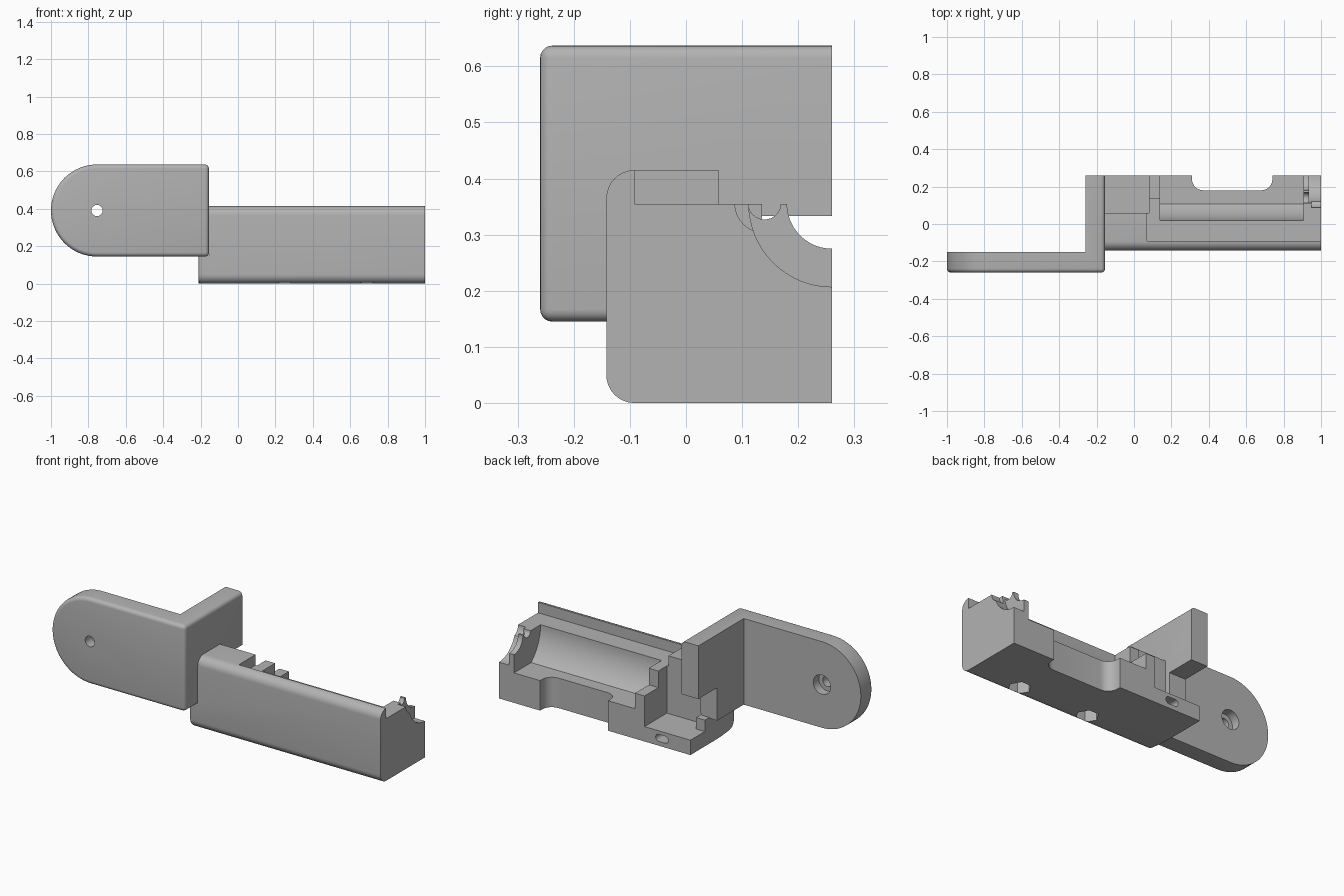
import bpy, bmesh, math
from mathutils import Vector

if "Cube" in bpy.data.objects:
    bpy.data.objects.remove(bpy.data.objects["Cube"])

grey = bpy.data.materials.new("plain_grey")
grey.use_nodes = True
grey.diffuse_color = (0.45, 0.45, 0.45, 1)
grey.node_tree.nodes["Principled BSDF"].inputs["Base Color"].default_value = grey.diffuse_color


def arc(cx, cy, r, start, end, n):
    steps = [math.radians(start + (end - start) * i / n) for i in range(n + 1)]
    return [(cx + r * math.cos(a), cy + r * math.sin(a)) for a in steps]


def prism(name, outline, axis, low, high, rule=None, bevel=0.02):
    """Extrude a 2D outline along an axis and round the edges chosen by a rule."""
    def place(p, d):
        return {"x": (d, *p), "y": (p[0], d, p[1]), "z": (*p, d)}[axis]
    bm = bmesh.new()
    face = bm.faces.new([bm.verts.new(place(p, low)) for p in outline])
    new = bmesh.ops.extrude_face_region(bm, geom=[face])["geom"]
    shift = Vector(place((0, 0), high - low))
    bmesh.ops.translate(bm, vec=shift, verts=[v for v in new if isinstance(v, bmesh.types.BMVert)])
    bmesh.ops.recalc_face_normals(bm, faces=bm.faces)
    if rule:
        edges = [e for e in bm.edges if rule(*[v.co for v in e.verts])]
        bmesh.ops.bevel(bm, geom=edges, offset=bevel, segments=5, profile=0.5, affect="EDGES")
    mesh = bpy.data.meshes.new(name)
    bm.to_mesh(mesh)
    bm.free()
    mesh.materials.append(grey)
    obj = bpy.data.objects.new(name, mesh)
    bpy.context.collection.objects.link(obj)
    return obj


def box(name, x, y, z):
    return prism(name, [(x[0], y[0]), (x[1], y[0]), (x[1], y[1]), (x[0], y[1])], "z", *z)


def rod(name, axis, centre, r, low, high, n=32):
    return prism(name, arc(*centre, r, 0, 360, n)[:-1], axis, low, high)


def cut(target, tool):
    mod = target.modifiers.new("cut", "BOOLEAN")
    mod.operation = "DIFFERENCE"
    mod.solver = "EXACT"
    mod.object = tool
    bpy.context.view_layer.objects.active = target
    bpy.ops.object.modifier_apply(modifier=mod.name)
    bpy.data.objects.remove(tool)


# Bracket: rounded mounting plate and the web behind it, cut from one solid
TOP, BOTTOM, SIDE, FRONT, BACK = 0.637, 0.145, -0.155, -0.26, 0.26
PIVOT, RADIUS = (-0.754, 0.391), 0.246


def bracket_edge(a, b):
    on_front = abs(a.y - FRONT) < 1e-4 and abs(b.y - FRONT) < 1e-4
    on_side = abs(a.x - SIDE) < 1e-4 and abs(b.x - SIDE) < 1e-4 and abs(a.z - b.z) < 1e-4
    return on_front or on_side


outline = arc(*PIVOT, RADIUS, 90, 270, 32) + [(SIDE, BOTTOM), (SIDE, TOP)]
bracket = prism("mounting_bracket", outline, "y", FRONT, BACK, bracket_edge, 0.022)
cut(bracket, box("cutter", (-1.2, -0.26), (-0.15, 0.4), (0, 1)))
cut(bracket, box("cutter", (-0.4, 0), (0.09, 0.4), (0, 0.333)))
cut(bracket, rod("cutter", "y", PIVOT, 0.03, -0.4, 0))
cut(bracket, rod("cutter", "y", PIVOT, 0.055, -0.2, 0))

# Holder body with a rounded front
R = 0.05
section = (arc(-0.092, R, R, 270, 180, 8) + arc(-0.092, 0.415 - R, R, 180, 90, 8)
           + [(BACK, 0.415), (BACK, 0)])
body = prism("holder_body", section, "x", -0.21, 1,
             lambda a, b: max(a.x, b.x) < -0.2 and max(a.y, b.y) < 0.25, 0.015)

# Clear the end, the upper deck and the rear compartment
cut(body, box("cutter", (-0.4, SIDE), (-0.4, 0.4), (0.15, 1)))
cut(body, box("cutter", (0.07, 1.2), (-0.092, 0.4), (0.355, 1)))
cut(body, box("cutter", (SIDE, 0.08), (0.058, 0.4), (0.085, 1)))
cut(body, box("cutter", (-0.4, -0.1), (0.13, 0.4), (0.085, 1)))
cut(body, box("cutter", (0, 0.2), (0.135, 0.4), (0.26, 1)))

# Trough with a flat floor
AXIS = (0.26, 0.355)
trough = [p for p in arc(*AXIS, 0.24, 180, 230, 24)]
trough += [(0.4, trough[-1][1]), (0.4, 0.5), (0.02, 0.5)]
cut(body, prism("cutter", trough, "x", 0.14, 0.905))

# Stepped round opening and wire groove in the end wall
WIRE = (0.14, 0.356)
cut(body, rod("cutter", "x", AXIS, 0.148, 0.935, 1.2, 64))
cut(body, rod("cutter", "x", AXIS, 0.08, 0.85, 1.1, 48))
cut(body, rod("cutter", "x", WIRE, 0.053, 0.95, 1.1))
cut(body, rod("cutter", "x", WIRE, 0.029, 0.85, 1.1))

# Finger notch through the back, with rounded inner corners
notch = arc(0.37, 0.24, 0.06, 180, 270, 8) + arc(0.68, 0.24, 0.06, 270, 360, 8)
cut(body, prism("cutter", notch + [(0.74, 0.4), (0.31, 0.4)], "z", -0.1, 0.6))

# Nut pockets underneath and a slot in the back
for x in (0.69, 0.25):
    cut(body, rod("cutter", "z", (x, -0.065), 0.06, -0.1, 0.1, 6))
slot = arc(-0.01, 0.045, 0.02, -90, 90, 8) + arc(-0.05, 0.045, 0.02, 90, 270, 8)
cut(body, prism("cutter", slot, "y", 0.12, 0.4))

for obj in (bracket, body):
    bpy.ops.object.select_all(action="DESELECT")
    obj.select_set(True)
    bpy.context.view_layer.objects.active = obj
    bpy.ops.object.shade_smooth_by_angle(angle=math.radians(30))
